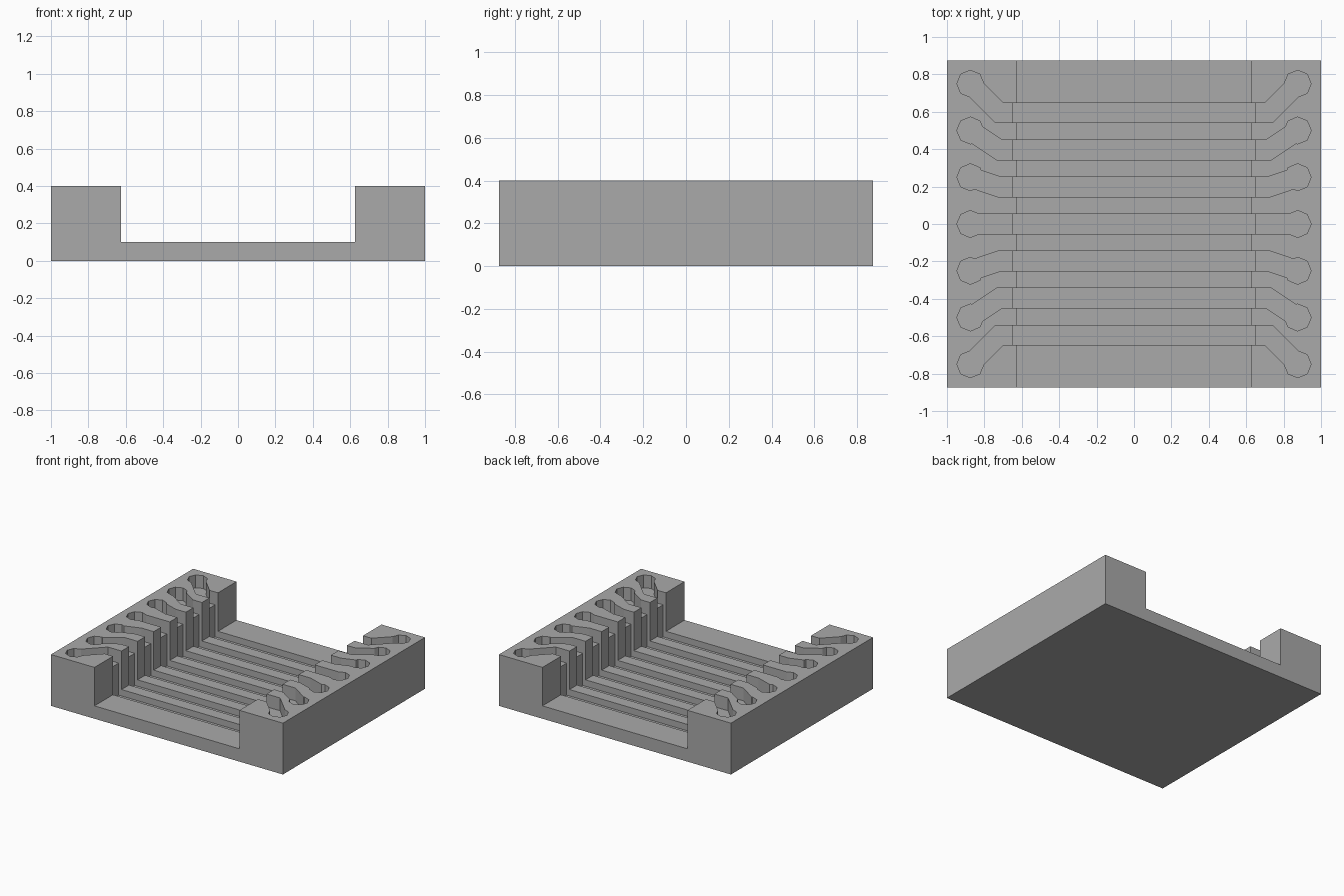
import bpy, bmesh
from math import cos, sin, pi
from mathutils import Vector

if "Cube" in bpy.data.objects:
    bpy.data.objects.remove(bpy.data.objects["Cube"], do_unlink=True)

LENGTH, WIDTH, HEIGHT = 2.0, 1.75, 0.4
FLOOR, BANK_X = 0.1, 0.625
SLOT_X, SLOT_Z = 0.65, 0.05
CHANNEL_Z, ABOVE = 0.3, 0.5
HALF = 0.0525
HOLE_X, HOLE_R, HOLE_PITCH, SLOT_PITCH = 0.875, 0.072, 0.25, 0.198

grey = bpy.data.materials.new("mid grey")
grey.use_nodes = True
grey.diffuse_color = (0.4, 0.4, 0.4, 1)
grey.node_tree.nodes["Principled BSDF"].inputs["Base Color"].default_value = (0.4, 0.4, 0.4, 1)


def prism(bm, outline, offset):
    """Extrude a closed outline of 3D points along an offset."""
    face = bm.faces.new([bm.verts.new(p) for p in outline])
    new = bmesh.ops.extrude_face_region(bm, geom=[face])["geom"]
    bmesh.ops.translate(bm, vec=offset, verts=[v for v in new if isinstance(v, bmesh.types.BMVert)])


def make_object(name, prisms):
    bm = bmesh.new()
    for outline, offset in prisms:
        prism(bm, outline, offset)
    bmesh.ops.recalc_face_normals(bm, faces=bm.faces)
    mesh = bpy.data.meshes.new(name)
    bm.to_mesh(mesh)
    bm.free()
    mesh.materials.append(grey)
    obj = bpy.data.objects.new(name, mesh)
    bpy.context.collection.objects.link(obj)
    return obj


def upright(points, low):
    """A vertical cutter from a plan outline, reaching above the block."""
    return [(x, y, low) for x, y in points], (0, 0, ABOVE - low)


def ribbon(path, half):
    """Plan outline of a constant-width band with mitred bends."""
    pts = [Vector(p) for p in path]
    normals = []
    for a, b in zip(pts, pts[1:]):
        d = (b - a).normalized()
        normals.append(Vector((-d.y, d.x)))
    left, right = [], []
    for i, p in enumerate(pts):
        n1, n2 = normals[max(i - 1, 0)], normals[min(i, len(normals) - 1)]
        m = (n1 + n2) / (1 + n1.dot(n2)) * half
        left.append(p + m)
        right.append(p - m)
    return left + right[::-1]


# Block with two raised banks
half_profile = [(LENGTH / 2, 0), (LENGTH / 2, HEIGHT), (BANK_X, HEIGHT), (BANK_X, FLOOR)]
profile = half_profile + [(-x, z) for x, z in reversed(half_profile)]
block = make_object("slotted_block", [([(x, -WIDTH / 2, z) for x, z in profile], (0, WIDTH, 0))])

# Cutters for floor slots, bank channels and end pockets
slots, channels, pockets = [], [], []
for row in range(-3, 4):
    ys, yh = row * SLOT_PITCH, row * HOLE_PITCH
    slots.append(upright(ribbon([(-SLOT_X, ys), (SLOT_X, ys)], HALF), SLOT_Z))
    for side in (-1, 1):
        path = [(side * HOLE_X, yh), (side * 0.72, ys), (side * 0.6, ys)]
        channels.append(upright(ribbon(path, HALF), CHANNEL_Z))
        ring = [(side * HOLE_X + HOLE_R * cos(k * pi / 4), yh + HOLE_R * sin(k * pi / 4))
                for k in range(8)]
        pockets.append(upright(ring, CHANNEL_Z))

# Cut the block
for name, prisms in (("slot_cutter", slots), ("channel_cutter", channels), ("pocket_cutter", pockets)):
    cutter = make_object(name, prisms)
    cutter.hide_render = True
    mod = block.modifiers.new(name, "BOOLEAN")
    mod.operation, mod.solver, mod.object = "DIFFERENCE", "EXACT", cutter
    bpy.context.view_layer.objects.active = block
    bpy.ops.object.modifier_apply(modifier=mod.name)
    bpy.data.objects.remove(cutter, do_unlink=True)
